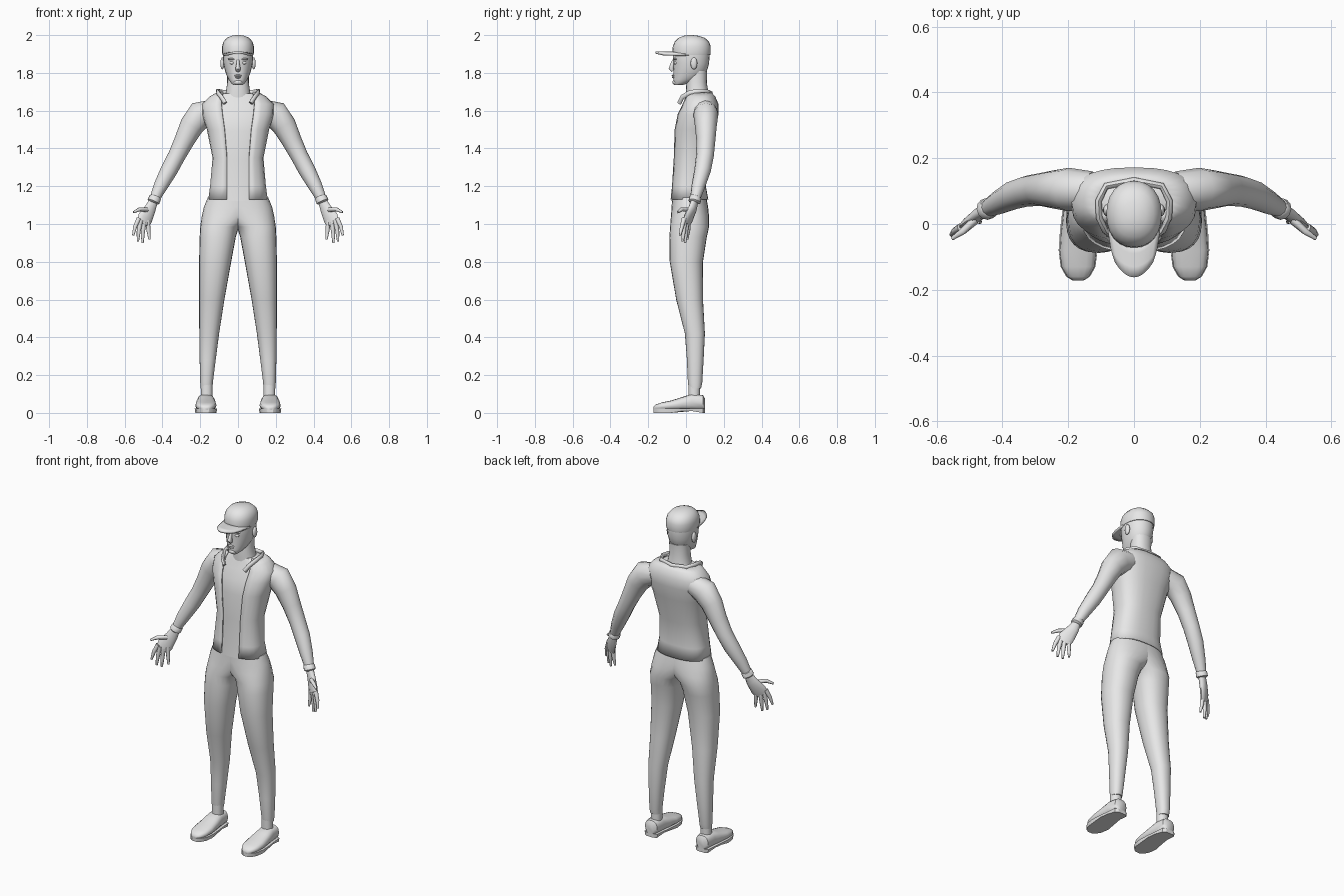
import bpy, bmesh, math
from mathutils import Vector

cube = bpy.data.objects.get("Cube")
if cube:
    bpy.data.objects.remove(cube)

grey = bpy.data.materials.new("light grey")
grey.use_nodes = True
COLOUR = (0.8, 0.8, 0.8, 1)
grey.diffuse_color = COLOUR
grey.node_tree.nodes["Principled BSDF"].inputs["Base Color"].default_value = COLOUR


def finish(name, bm, mirror=False, thick=0, angle=50):
    """Turn a bmesh into a smooth, optionally mirrored and thickened object."""
    bmesh.ops.recalc_face_normals(bm, faces=bm.faces)
    mesh = bpy.data.meshes.new(name)
    bm.to_mesh(mesh)
    bm.free()
    mesh.materials.append(grey)
    ob = bpy.data.objects.new(name, mesh)
    bpy.context.collection.objects.link(ob)
    bpy.ops.object.select_all(action='DESELECT')
    ob.select_set(True)
    bpy.context.view_layer.objects.active = ob
    bpy.ops.object.shade_smooth_by_angle(angle=math.radians(angle))
    if thick:
        shell = ob.modifiers.new("Shell", 'SOLIDIFY')
        shell.thickness = thick
        shell.offset = -1
    if mirror:
        ob.modifiers.new("Mirror", 'MIRROR').use_mirror_merge = False
    return ob


def loft(name, rings, closed=True, **kw):
    """Skin a list of equal-length point rings."""
    bm = bmesh.new()
    rows = [[bm.verts.new(p) for p in ring] for ring in rings]
    n = len(rows[0])
    for a, b in zip(rows, rows[1:]):
        for i in range(n if closed else n - 1):
            j = (i + 1) % n
            bm.faces.new((a[i], a[j], b[j], b[i]))
    if closed:
        bm.faces.new(rows[0])
        bm.faces.new(rows[-1])
    return finish(name, bm, **kw)


def power(v, p):
    return math.copysign(abs(v) ** p, v)


def oval(z, hw, front, back, cx=0, p=0.9, gap=0, n=24):
    """Horizontal rounded ring; a gap leaves it open at the front."""
    start = math.asin((gap / hw) ** (1 / p)) if gap else 0
    steps = n if gap else n - 1
    span = 2 * math.pi - 2 * start if gap else 2 * math.pi * steps / n
    cy, d = (front + back) / 2, (back - front) / 2
    pts = []
    for i in range(steps + 1):
        t = start + span * i / steps
        pts.append((cx + hw * power(math.sin(t), p), cy - d * power(math.cos(t), p), z))
    return pts


def tube(name, path, ref, n=12, **kw):
    """Sweep an ellipse along (x, y, z, a, b) stations; a lies along ref."""
    pts = [Vector(s[:3]) for s in path]
    rings = []
    for i, s in enumerate(path):
        t = (pts[min(i + 1, len(pts) - 1)] - pts[max(i - 1, 0)]).normalized()
        u = Vector(ref)
        u = (u - t * u.dot(t)).normalized()
        v = t.cross(u)
        rings.append([pts[i] + u * s[3] * math.cos(k) + v * s[4] * math.sin(k)
                      for k in (2 * math.pi * j / n for j in range(n))])
    return loft(name, rings, **kw)


def ball(name, loc, scale, mirror=False):
    bm = bmesh.new()
    bmesh.ops.create_uvsphere(bm, u_segments=14, v_segments=8, radius=1)
    for v in bm.verts:
        v.co = Vector([c * s + o for c, s, o in zip(v.co, scale, loc)])
    return finish(name, bm, mirror)


# Jacket and shirt share a body profile: z, half width, front, back, opening
BODY = [(1.13, .158, -.085, .118, .06), (1.2, .148, -.078, .105, .06),
        (1.35, .135, -.07, .125, .06), (1.5, .165, -.066, .155, .072),
        (1.58, .19, -.05, .172, .083), (1.635, .19, -.024, .172, .088),
        (1.675, .15, -.01, .155, .088), (1.7, .105, .0, .13, .08)]
loft("jacket", [oval(z, w, f, b, p=.8, gap=g) for z, w, f, b, g in BODY],
     closed=False, thick=.01)
loft("shirt", [oval(z - .008, w - .01, f + .009, b - .01, p=.8) for z, w, f, b, g in BODY])

# Jacket collar
half = [(.068, -.035, 1.64), (.088, -.02, 1.672), (.106, .02, 1.695),
        (.108, .07, 1.703), (.085, .115, 1.698)]
path = half + [(0, .132, 1.692)] + [(-x, y, z) for x, y, z in reversed(half)]
tube("collar", [(*p, .013, .010) for p in path], (0, 0, 1), n=8)

# Sleeves, cuffs and hands
tube("sleeves", [(.13, .1, 1.6, .06, .06), (.2, .105, 1.578, .066, .074),
                 (.245, .105, 1.52, .058, .064), (.285, .105, 1.44, .05, .053),
                 (.325, .1, 1.36, .047, .046), (.365, .088, 1.285, .044, .045),
                 (.41, .065, 1.2, .036, .037), (.441, .049, 1.135, .027, .027)],
     (0, 1, 0), mirror=True)
tube("cuffs", [(.436, .052, 1.146, .025, .025), (.438, .05, 1.14, .032, .032),
               (.448, .045, 1.118, .033, .033), (.45, .044, 1.112, .024, .024)],
     (0, 1, 0), mirror=True)
WIDE = (1, -.5, .35)
tube("palms", [(.443, .047, 1.13, .022, .02), (.465, .035, 1.08, .033, .019),
               (.492, .012, 1.03, .044, .016), (.504, .0, 1.0, .038, .011)],
     WIDE, mirror=True)
FINGERS = {"thumbs": [(.482, .012, 1.075), (.52, -.022, 1.078), (.553, -.044, 1.062)],
           "index_fingers": [(.525, -.01, 1.03), (.545, -.022, .985), (.555, -.032, .94)],
           "middle_fingers": [(.515, -.006, 1.02), (.526, -.012, .96), (.53, -.018, .908)],
           "ring_fingers": [(.498, .003, 1.01), (.504, .0, .95), (.505, -.005, .9)],
           "little_fingers": [(.478, .013, 1.02), (.474, .012, .965), (.468, .006, .918)]}
for name, pts in FINGERS.items():
    tube(name, [(*p, r, r) for p, r in zip(pts, (.013, .011, .006))], WIDE, n=8, mirror=True)

# Trousers: each leg widens into the shared waist; z, inner x, outer x, front, back
LEGS = [(.13, .135, .198, .015, .08), (.16, .133, .2, .01, .086), (.28, .118, .203, .005, .093),
        (.42, .1, .205, -.006, .1), (.6, .072, .206, -.052, .09), (.8, .036, .206, -.086, .09),
        (.93, .012, .203, -.088, .11), (.985, -.005, .2, -.084, .122),
        (1.04, -.09, .192, -.08, .122), (1.09, -.15, .181, -.076, .117),
        (1.14, -.16, .16, -.074, .108)]
loft("trousers", [oval(z, (b - a) / 2, f, k, cx=(a + b) / 2) for z, a, b, f, k in LEGS],
     mirror=True)
loft("ankles", [oval(z, .031, .012, .074, cx=.166, n=16) for z in (.07, .15)], mirror=True)

# Shoes: y, half width, height
SHOE = [(.101, .022, .075), (.09, .04, .094), (.03, .046, .1), (-.02, .052, .084),
        (-.08, .056, .065), (-.13, .05, .055), (-.16, .033, .044), (-.172, .014, .032)]
CX = .17
rings = []
for y, w, h in SHOE:
    angles = [2 * math.pi * i / 16 for i in range(16)]
    mid, rise = (h + .014) / 2, (h - .014) / 2
    rings.append([(CX + w * power(math.cos(t), .75), y, mid + rise * power(math.sin(t), .8))
                  for t in angles])
loft("shoes", rings, mirror=True)


def sole(z, grow, arch=0):
    edge = [(w + grow, y) for y, w, h in SHOE]
    loop = edge + [(-w, y) for w, y in reversed(edge)]
    return [(CX + w, y, z + (arch if -.03 < y < .05 else 0)) for w, y in loop]


loft("soles", [sole(0, 0, .01), sole(.022, .003)], mirror=True, angle=30)

# Neck and head
loft("neck", [oval(1.66, .075, .0, .125), oval(1.7, .064, .0, .118),
              oval(1.75, .057, .002, .11), oval(1.81, .058, .01, .112)])
HEAD = [(1.735, .024, -.06, -.02), (1.745, .036, -.067, .015), (1.765, .05, -.067, .065),
        (1.79, .062, -.067, .1), (1.82, .071, -.066, .114), (1.85, .077, -.067, .122),
        (1.89, .08, -.07, .125), (1.93, .078, -.062, .122)]
loft("head", [oval(*r, p=.95) for r in HEAD])
tube("nose", [(0, -.062, 1.872, .007, .007), (0, -.072, 1.845, .009, .012),
              (0, -.079, 1.822, .014, .014), (0, -.07, 1.81, .011, .008)], (1, 0, 0), n=10)
ball("eyes", (.031, -.053, 1.853), (.014, .012, .009), mirror=True)
ball("brows", (.032, -.057, 1.873), (.022, .012, .006), mirror=True)
ball("upper_lip", (0, -.066, 1.786), (.021, .01, .005))
ball("lower_lip", (0, -.065, 1.777), (.017, .01, .006))
ball("chin", (0, -.056, 1.75), (.024, .016, .014))
ball("ears", (.083, .042, 1.85), (.011, .018, .032), mirror=True)

# Cap crown and brim
CROWN = [(1.895, .082, -.072, .129), (1.905, .084, -.073, .131), (1.94, .084, -.07, .131),
         (1.965, .077, -.06, .122), (1.985, .06, -.04, .1), (1.996, .036, -.014, .068),
         (2.0, .012, .01, .035)]
loft("cap_crown", [oval(*r, p=.92) for r in CROWN])
rows = []
for w, y, bend in ((.082, -.06, .075), (.078, -.09, .06), (.07, -.13, .05), (.058, -.162, .045)):
    rows.append([(w * s, y + bend * s * s, 1.914 - .012 * s * s)
                 for s in (i / 5 - 1 for i in range(11))])
loft("cap_brim", rows, closed=False, thick=.012)
